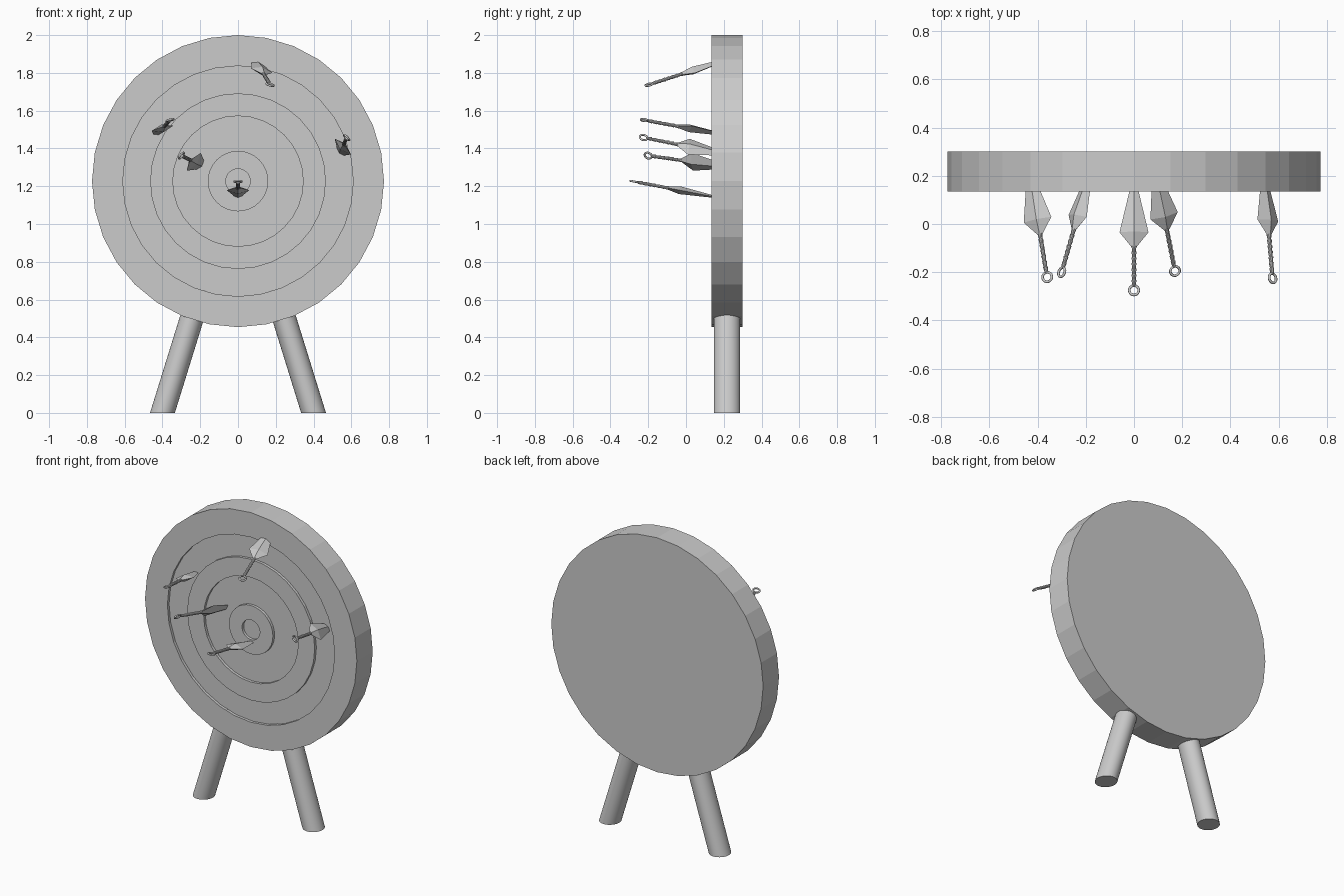
import bpy, bmesh, math
from mathutils import Matrix, Vector

if "Cube" in bpy.data.objects:
    bpy.data.objects.remove(bpy.data.objects["Cube"])

grey = bpy.data.materials.new("plain_grey")
grey.use_nodes = True
grey.diffuse_color = (0.6, 0.6, 0.6, 1)
grey.node_tree.nodes["Principled BSDF"].inputs["Base Color"].default_value = (0.6, 0.6, 0.6, 1)


def finish(bm, name, matrix=None, smooth=False):
    bmesh.ops.recalc_face_normals(bm, faces=bm.faces)
    mesh = bpy.data.meshes.new(name)
    bm.to_mesh(mesh)
    bm.free()
    mesh.materials.append(grey)
    obj = bpy.data.objects.new(name, mesh)
    bpy.context.collection.objects.link(obj)
    if matrix:
        obj.matrix_world = matrix
    if smooth:
        bpy.ops.object.select_all(action="DESELECT")
        obj.select_set(True)
        bpy.context.view_layer.objects.active = obj
        bpy.ops.object.shade_smooth_by_angle(angle=math.radians(35))
    return obj


def loft(bm, sections, sides):
    """Stack rings along y; each section is (y, x radius, z radius)."""
    loops = []
    for y, rx, rz in sections:
        angles = [math.tau * i / sides for i in range(sides)]
        loops.append([bm.verts.new((rx * math.cos(a), y, rz * math.sin(a))) for a in angles])
    for a, b in zip(loops, loops[1:]):
        for i in range(sides):
            j = (i + 1) % sides
            bm.faces.new((a[i], a[j], b[j], b[i]))
    bm.faces.new(loops[0])
    bm.faces.new(loops[-1])


# Round board with alternating raised and sunken bands on the front
FRONT, BACK, STEP = 0.135, 0.3, 0.018
profile = [(BACK, 0.773), (FRONT, 0.773)]
level = FRONT
for radius in (0.61, 0.465, 0.345, 0.16, 0.065):
    profile.append((level, radius))
    level = FRONT + STEP if level == FRONT else FRONT
    profile.append((level, radius))
bm = bmesh.new()
loft(bm, [(y, r, r) for y, r in profile], 32)
finish(bm, "target_board", Matrix.Translation((0, 0, 1.227)))

# Two splayed legs, cut level with the ground
LEG_TOP = 0.65
for name, side in (("left_leg", 1), ("right_leg", -1)):
    bm = bmesh.new()
    bmesh.ops.create_cone(bm, cap_ends=True, segments=32, radius1=0.07,
                          radius2=0.07, depth=LEG_TOP)
    for v in bm.verts:
        z = v.co.z + LEG_TOP / 2
        v.co = (v.co.x * 0.94 + side * (0.4 - 0.31 * z), v.co.y + 0.217, z)
    finish(bm, name, smooth=True)


def knife(name, ring_at, entry, roll):
    """Throwing knife from its ring to where it enters the board."""
    start = Vector(ring_at)
    along = (Vector(entry) - start).normalized()
    wide = Vector((math.cos(roll), 0, math.sin(roll)))
    wide = (wide - along * wide.dot(along)).normalized()
    up = wide.cross(along)
    matrix = Matrix((wide, along, up)).transposed().to_4x4()
    matrix.translation = start

    # Four-sided blade
    bm = bmesh.new()
    loft(bm, [(0.183, 0.011, 0.009), (0.245, 0.06, 0.021), (0.495, 0.001, 0.001)], 4)
    finish(bm, name + "_blade", matrix)

    # Wrapped handle
    bm = bmesh.new()
    wraps = 7
    pitch = 0.168 / wraps
    sections = []
    for i in range(wraps):
        y = 0.02 + i * pitch
        sections += [(y, 0.0075, 0.0075), (y + pitch * 0.95, 0.0105, 0.0105)]
    loft(bm, sections, 10)
    finish(bm, name + "_handle", matrix, True)

    # Ring at the end of the handle, in the plane of the blade
    bpy.ops.mesh.primitive_torus_add(major_segments=16, minor_segments=8,
                                     major_radius=0.02, minor_radius=0.0055)
    ring = bpy.context.object
    ring.name = name + "_ring"
    ring.data.materials.append(grey)
    ring.matrix_world = matrix
    bpy.ops.object.shade_smooth_by_angle(angle=math.radians(50))


knife("centre_knife", (0, -0.275, 1.225), (0, FRONT, 1.147), 0)
knife("top_knife", (0.17, -0.195, 1.738), (0.105, FRONT, 1.845), math.radians(-16))
knife("right_knife", (-0.36, -0.22, 1.55), (-0.42, FRONT, 1.485), math.radians(15))
knife("inner_knife", (-0.3, -0.2, 1.362), (-0.205, FRONT, 1.315), math.radians(50))
knife("left_knife", (0.575, -0.225, 1.458), (0.545, FRONT, 1.385), math.radians(-45))
